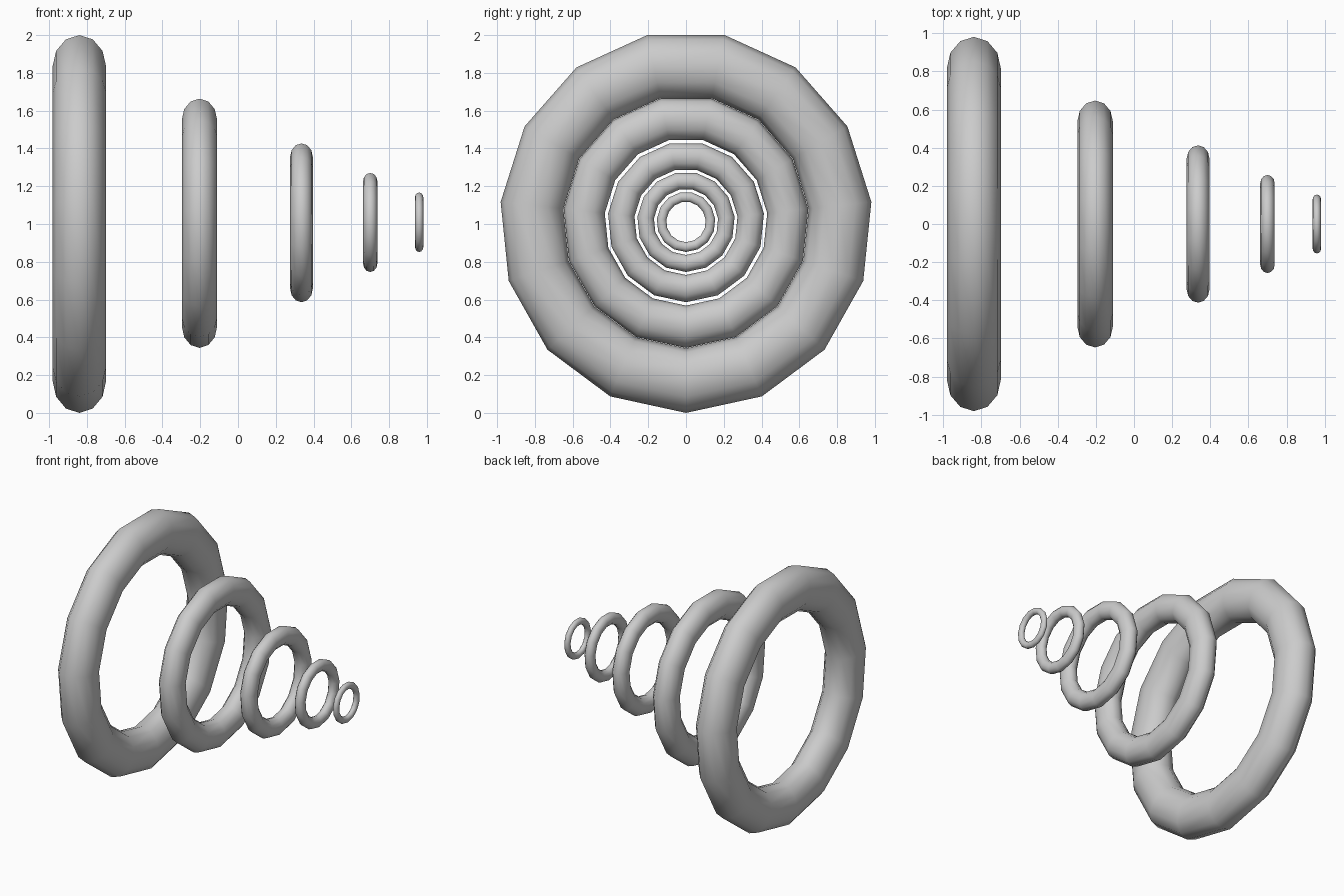
import bpy, bmesh
from math import sin, cos, pi

if "Cube" in bpy.data.objects:
    bpy.data.objects.remove(bpy.data.objects["Cube"])

SIDES, TUBE = 15, 12      # segments around the ring and around its tube
CENTRE_Z = 1.011
Y_SQUASH = 0.976          # rings are slightly taller than wide


def ring(name, x, outer, half_width, half_thick):
    """Ring facing along x, with one corner pointing straight down."""
    bm = bmesh.new()
    mid = outer - half_thick
    loops = []
    for i in range(SIDES):
        a = 2 * pi * i / SIDES
        loop = []
        for j in range(TUBE):
            b = 2 * pi * j / TUBE
            r = mid + half_thick * cos(b)
            loop.append(bm.verts.new((half_width * sin(b),
                                      Y_SQUASH * r * sin(a),
                                      -r * cos(a))))
        loops.append(loop)
    for i in range(SIDES):
        p, q = loops[i], loops[(i + 1) % SIDES]
        for j in range(TUBE):
            k = (j + 1) % TUBE
            bm.faces.new((p[j], p[k], q[k], q[j])).smooth = True
    bmesh.ops.recalc_face_normals(bm, faces=bm.faces)
    mesh = bpy.data.meshes.new(name)
    bm.to_mesh(mesh)
    bm.free()
    obj = bpy.data.objects.new(name, mesh)
    obj.location = (x, 0, CENTRE_Z)
    bpy.context.collection.objects.link(obj)


# Five rings shrinking towards +x: x, outer radius, half width, half thickness
RINGS = [
    (-0.840, 1.011, 0.142, 0.171),
    (-0.204, 0.667, 0.093, 0.112),
    (0.336, 0.425, 0.060, 0.072),
    (0.700, 0.265, 0.038, 0.045),
    (0.959, 0.159, 0.022, 0.026),
]
for n, spec in enumerate(RINGS, 1):
    ring(f"ring_{n}", *spec)
